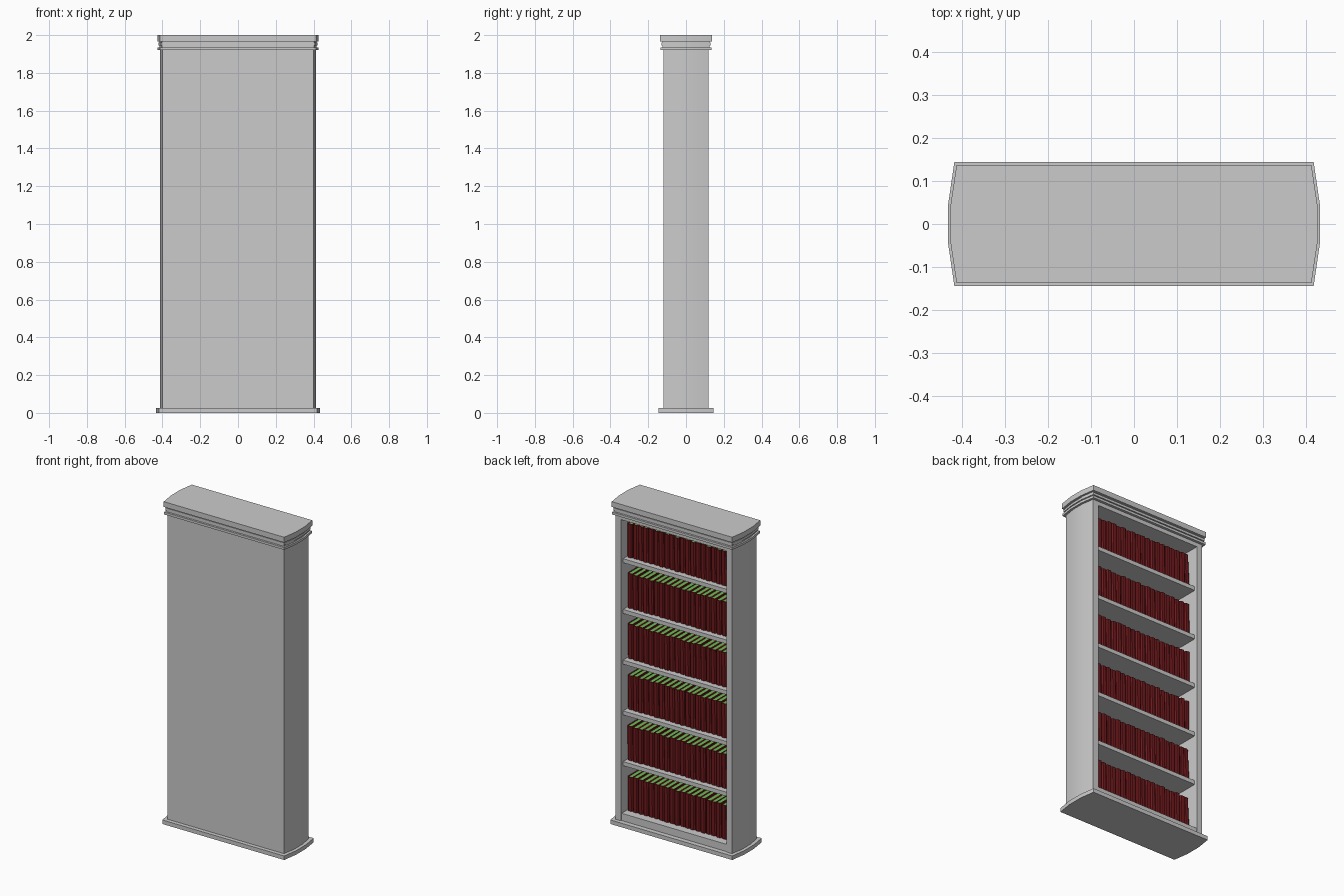
import bpy, bmesh, math, random
from mathutils import Matrix

if "Cube" in bpy.data.objects:
    bpy.data.objects.remove(bpy.data.objects["Cube"])
random.seed(4)

def material(name, rgb):
    m = bpy.data.materials.new(name)
    m.diffuse_color = (*rgb, 1)
    m.use_nodes = True
    m.node_tree.nodes["Principled BSDF"].inputs["Base Color"].default_value = m.diffuse_color
    return m

def prism(bm, pts, z0, z1, mat=Matrix()):
    """Extrude a closed counter-clockwise outline from z0 to z1."""
    lo = [bm.verts.new(mat @ Matrix.Translation((x, y, z0)).translation) for x, y in pts]
    hi = [bm.verts.new(mat @ Matrix.Translation((x, y, z1)).translation) for x, y in pts]
    bm.faces.new(lo[::-1])
    bm.faces.new(hi)
    n = len(pts)
    for i in range(n):
        j = (i + 1) % n
        bm.faces.new((lo[i], lo[j], hi[j], hi[i]))

def finish(bm, name, mat=None, smooth=True):
    bmesh.ops.recalc_face_normals(bm, faces=bm.faces)
    me = bpy.data.meshes.new(name)
    bm.to_mesh(me)
    bm.free()
    ob = bpy.data.objects.new(name, me)
    bpy.context.collection.objects.link(ob)
    if mat:
        me.materials.append(mat)
    if smooth:
        bpy.ops.object.select_all(action='DESELECT')
        ob.select_set(True)
        bpy.context.view_layer.objects.active = ob
        bpy.ops.object.shade_smooth_by_angle(angle=math.radians(30))
    return ob

def box(name, x0, x1, y0, y1, z0, z1):
    bm = bmesh.new()
    prism(bm, [(x0, y0), (x1, y0), (x1, y1), (x0, y1)], z0, z1)
    return finish(bm, name, smooth=False)

def bowed(grow):
    """Cabinet outline with faceted bowed ends, offset outwards by grow."""
    half = [(.40 + grow * .75, -.12 - grow), (.413 + grow * .8, -.04 - grow * .3)]
    right = half + [(x, -y) for x, y in reversed(half)]
    return right + [(-x, -y) for x, y in right]

# plinth and crown mouldings
for name, grow, z0, z1 in (("plinth", .025, 0, .025), ("crown_bead", .016, 1.92, 1.935),
                           ("crown_neck", .004, 1.935, 1.945), ("crown_step", .01, 1.945, 1.96),
                           ("crown_gap", .004, 1.96, 1.967), ("cornice", .018, 1.967, 2.0)):
    bm = bmesh.new()
    prism(bm, bowed(grow), z0, z1)
    finish(bm, name)

# bowed side panels
for s, name in ((1, "right_side"), (-1, "left_side")):
    pts = [(.362, -.12), (.40, -.12), (.413, -.04), (.413, .04), (.40, .12), (.362, .12)]
    bm = bmesh.new()
    prism(bm, [(s * x, y) for x, y in pts], .025, 1.92)
    finish(bm, name)

# closed panel, top board and shelves
box("closed_panel", -.362, .362, -.12, -.10, .025, 1.92)
box("top_board", -.362, .362, -.10, .12, 1.895, 1.92)
box("bottom_board", -.362, .362, -.10, .115, .025, .07)
tops = [.07 + .315 * i for i in range(6)]
for i, z in enumerate(tops[1:]):
    box(f"shelf_{i + 1}", -.362, .362, -.10, .10, z - .025, z)

# rows of books: wrapped cover with a rounded spine, and a page block
red = material("book_cover", (.16, .01, .012))
green = material("book_pages", (.15, .5, .1))
COUNT = 20
STEP = .716 / COUNT
for r, z in enumerate(tops):
    covers, pages = bmesh.new(), bmesh.new()
    for i in range(COUNT):
        w = STEP * .48
        t = .005
        h = .212 + random.uniform(-.003, .003)
        lean = math.radians(random.uniform(0, 1))
        if i == 0 and r in (0, 1, 5):
            lean = math.radians(3)
        front = .068 + random.uniform(-.004, .002)
        m = Matrix.Translation((-.358 + STEP * (i + .5), front, z)) @ Matrix.Rotation(lean, 4, 'Y')
        outer = [(-w, -.135), (-w, -.008), (-w * .6, -.001), (0, 0),
                 (w * .6, -.001), (w, -.008), (w, -.135)]
        a = w - t
        inner = [(a, -.135), (a, -.008), (-a, -.008), (-a, -.135)]
        prism(covers, outer + inner, 0, h, m)
        prism(pages, [(-a, -.131), (a, -.131), (a, -.008), (-a, -.008)], .004, h - .003, m)
    finish(covers, f"book_covers_row_{r + 1}", red)
    finish(pages, f"book_pages_row_{r + 1}", green, smooth=False)
